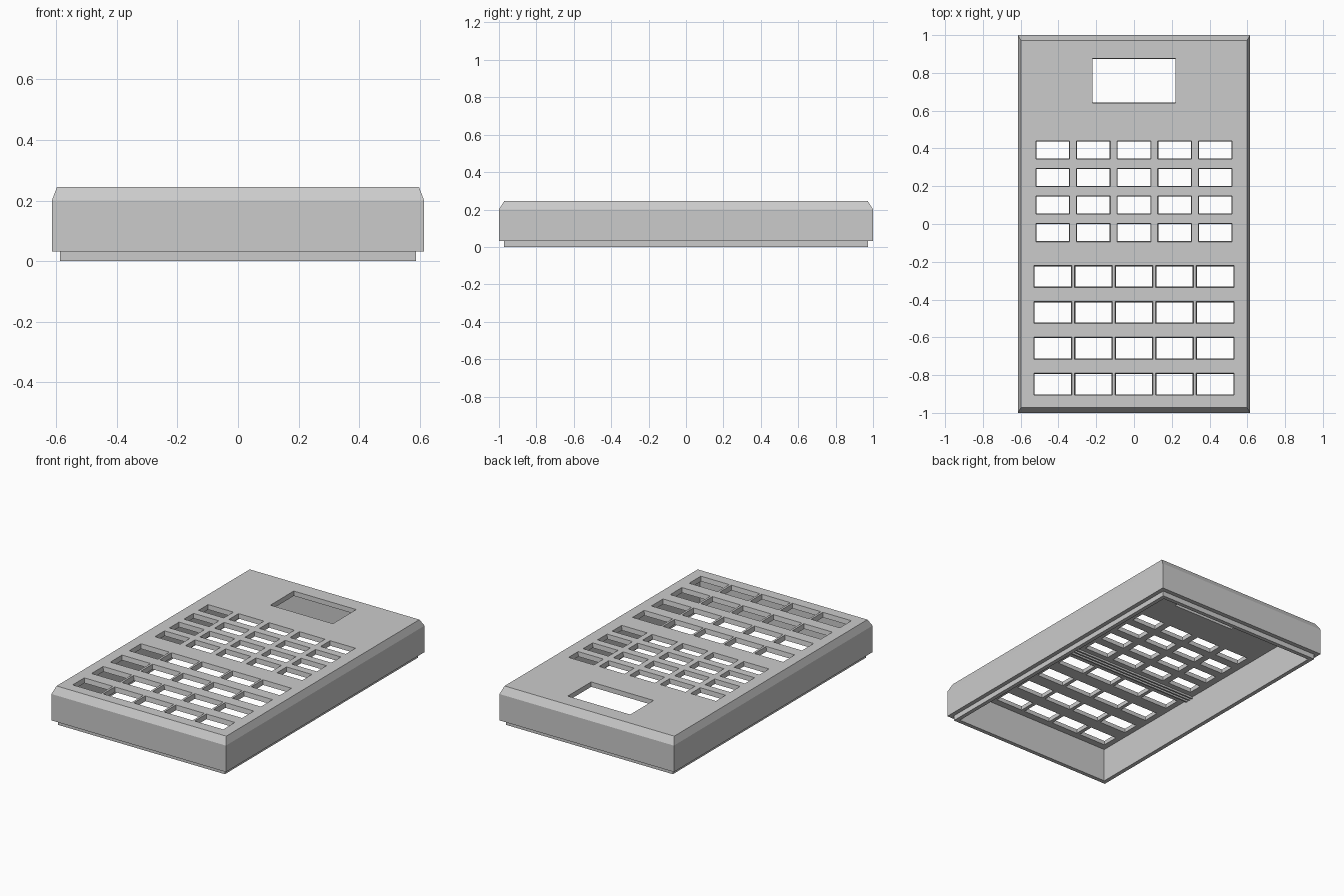
import bpy, bmesh

if "Cube" in bpy.data.objects:
    bpy.data.objects.remove(bpy.data.objects["Cube"])

grey = bpy.data.materials.new("plain grey")
grey.use_nodes = True
grey.diffuse_color = (0.6, 0.6, 0.6, 1)
grey.node_tree.nodes["Principled BSDF"].inputs["Base Color"].default_value = (0.6, 0.6, 0.6, 1)

TOP, CEILING = 0.245, 0.215


def ring(bm, cx, cy, hx, hy, z):
    return [bm.verts.new((cx + sx * hx, cy + sy * hy, z))
            for sx, sy in ((-1, -1), (1, -1), (1, 1), (-1, 1))]


def stack(bm, rings):
    """Join rectangular rings in order and cap both ends."""
    for a, b in zip(rings, rings[1:]):
        for i in range(4):
            j = (i + 1) % 4
            bm.faces.new((a[i], a[j], b[j], b[i]))
    bm.faces.new(rings[0])
    bm.faces.new(rings[-1])


def make_object(name, bm):
    bmesh.ops.recalc_face_normals(bm, faces=bm.faces)
    mesh = bpy.data.meshes.new(name)
    bm.to_mesh(mesh)
    bm.free()
    mesh.materials.append(grey)
    obj = bpy.data.objects.new(name, mesh)
    bpy.context.collection.objects.link(obj)
    return obj


# Hollow case: chamfered top, straight walls, stepped lip, open underside
bm = bmesh.new()
profile = [(0.598, 0.972, TOP), (0.615, 1.0, 0.2), (0.615, 1.0, 0.032),
           (0.588, 0.972, 0.032), (0.588, 0.972, 0.0),
           (0.562, 0.946, 0.0), (0.562, 0.946, CEILING)]
stack(bm, [ring(bm, 0, 0, *p) for p in profile])
case = make_object("case_top_shell", bm)

# Cutters for the display window and the key openings, narrowing downwards
bm = bmesh.new()


def opening(x, y, width, height, inset):
    sizes = [(-inset / 2, TOP + 0.015), (inset, CEILING - 0.01)]
    stack(bm, [ring(bm, x, y, width / 2 - d, height / 2 - d, z) for d, z in sizes])


opening(0, 0.758, 0.44, 0.235, 0.002)
for column in range(-2, 3):
    x = column * 0.215
    for row in range(4):
        opening(x, 0.392 - row * 0.146, 0.178, 0.096, 0.004)
        opening(x, -0.278 - row * 0.19, 0.2, 0.116, 0.006)
cutter = make_object("opening_cutter", bm)
cutter.hide_render = True

cut = case.modifiers.new("openings", "BOOLEAN")
cut.object = cutter
cut.operation = "DIFFERENCE"
cut.solver = "EXACT"
bpy.context.view_layer.objects.active = case
bpy.ops.object.modifier_apply(modifier=cut.name)
bpy.data.objects.remove(cutter)

# Slim stiffening ribs under the plate between the two key groups
for i in range(3):
    bm = bmesh.new()
    y = -0.13 - i * 0.025
    stack(bm, [ring(bm, 0, y, 0.562, 0.005, z) for z in (CEILING + 0.002, CEILING - 0.012)])
    make_object(f"underside_rib_{i + 1}", bm)
